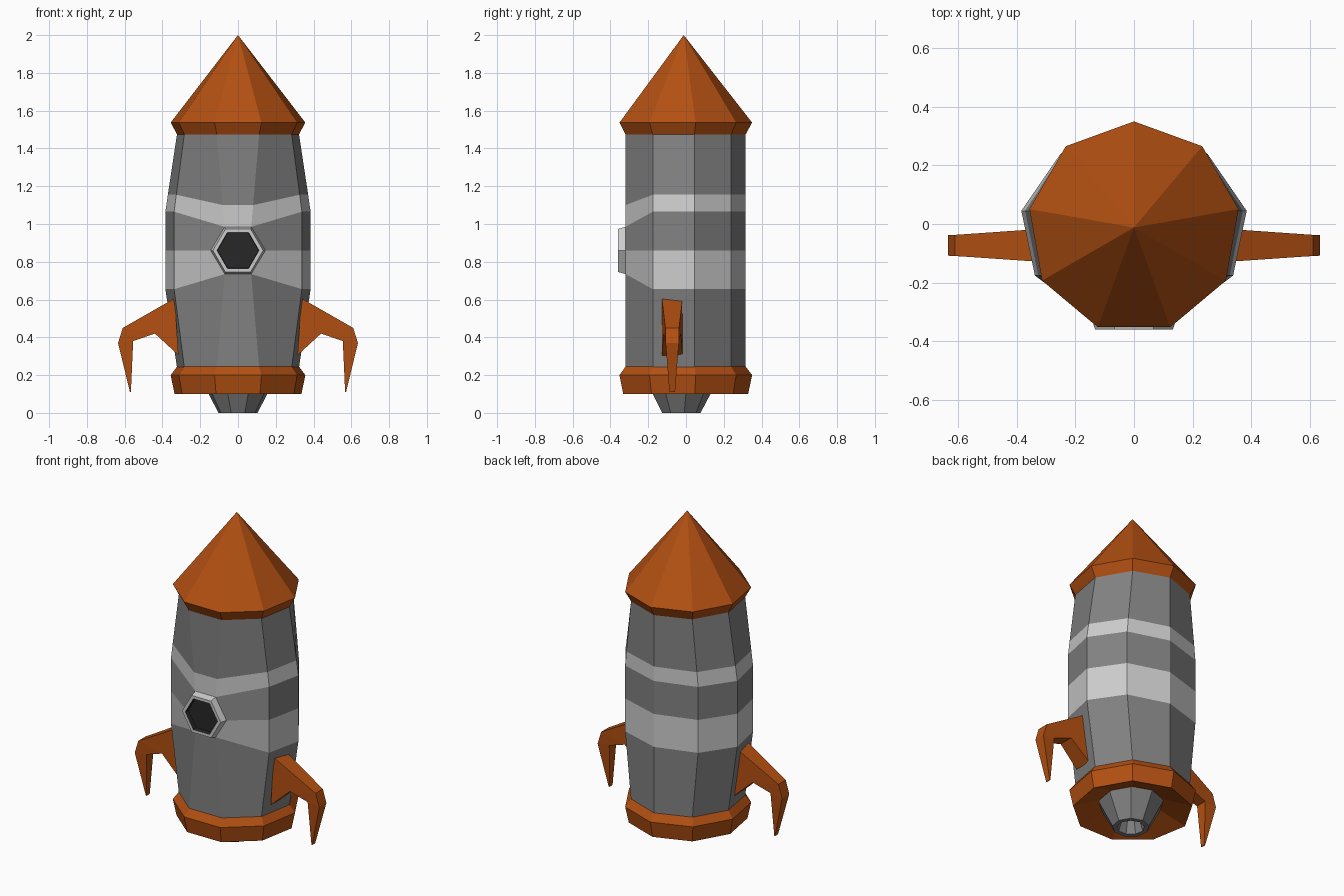
import bpy, bmesh, math

if "Cube" in bpy.data.objects:
    bpy.data.objects.remove(bpy.data.objects["Cube"])

N, CY = 9, -0.012      # nine-sided hull, axis slightly towards the front


def material(name, rgb):
    m = bpy.data.materials.new(name)
    m.diffuse_color = (*rgb, 1)
    m.use_nodes = True
    m.node_tree.nodes["Principled BSDF"].inputs["Base Color"].default_value = m.diffuse_color
    return m


ORANGE = material("orange_paint", (0.45, 0.08, 0.006))
HULL = material("hull_grey", (0.22, 0.22, 0.22))
BAND = material("band_grey", (0.62, 0.62, 0.62))
GLASS = material("dark_glass", (0.02, 0.02, 0.02))


def finish(name, bm, mats):
    bmesh.ops.remove_doubles(bm, verts=bm.verts, dist=1e-5)
    bmesh.ops.recalc_face_normals(bm, faces=bm.faces)
    me = bpy.data.meshes.new(name)
    bm.to_mesh(me)
    bm.free()
    for m in mats:
        me.materials.append(m)
    ob = bpy.data.objects.new(name, me)
    bpy.context.collection.objects.link(ob)
    return ob


def ring_points(r, z, cy=CY):
    """Nonagon with one corner at the back and a flat side at the front."""
    return [(r * math.cos(math.radians(90 + 40 * i)),
             cy + r * math.sin(math.radians(90 + 40 * i)), z) for i in range(N)]


def bridge(bm, a, b, mat=0, skip=()):
    n = len(a)
    for i in range(n):
        if i not in skip:
            j = (i + 1) % n
            bm.faces.new((a[i], a[j], b[j], b[i])).material_index = mat


def lathe(name, profile, mat, cy=CY):
    bm = bmesh.new()
    loops = []
    for r, z in profile:
        if r == 0:
            tip = bm.verts.new((0, cy, z))
            last = loops[-1]
            for i in range(N):
                bm.faces.new((last[i], last[(i + 1) % N], tip))
        else:
            loops.append([bm.verts.new(p) for p in ring_points(r, z, cy)])
    for a, b in zip(loops, loops[1:]):
        bridge(bm, a, b)
    return finish(name, bm, [mat])


# Hull: rings bulge sideways only; the two front corners frame the porthole
R = 0.328
rings = [  # z, x scale, front corner x, front corner z
    (0.24, 1.0, 0.112, 0.24), (0.655, 1.19, 0.07, 0.735),
    (0.86, 1.19, 0.145, 0.86), (1.065, 1.19, 0.07, 0.985),
    (1.155, 1.15, 0.08, 1.10), (1.475, 1.0, 0.112, 1.475)]
bm = bmesh.new()
loops = []
for z, sx, fx, fz in rings:
    pts = [(x * sx, y, z) for x, y, z in ring_points(R, z)]
    front_y = pts[4][1]
    pts[4], pts[5] = (-fx, front_y, fz), (fx, front_y, fz)
    loops.append([bm.verts.new(p) for p in pts])
for k, mat in enumerate((0, 1, 0, 1, 0)):
    bridge(bm, loops[k], loops[k + 1], mat, skip=(4,) if k in (1, 2) else ())
finish("hull", bm, [HULL, BAND])


# Porthole: raised hexagonal rim with a recessed dark pane
def hexagon(bm, w, h, y):
    k = 0.07 / 0.145 if w > 0.14 else 0.5
    return [bm.verts.new((x, y, 0.86 + z)) for x, z in
            ((w, 0), (w * k, h), (-w * k, h), (-w, 0), (-w * k, -h), (w * k, -h))]


bm = bmesh.new()
hexes = [hexagon(bm, *s) for s in ((0.145, 0.125, front_y), (0.133, 0.114, -0.36),
                                   (0.111, 0.096, -0.36), (0.109, 0.094, -0.333))]
for k, mat in enumerate((0, 0, 1)):
    bridge(bm, hexes[k], hexes[k + 1], mat)
bm.faces.new(hexes[-1]).material_index = 1
finish("porthole", bm, [BAND, GLASS])

# Nose cone, base skirt with hollow underside, and engine nozzle
lathe("nose_cone", [(R, 1.475), (0.362, 1.537), (0, 2.0)], ORANGE)
lathe("base_skirt", [(R, 0.245), (0.362, 0.2), (0.341, 0.1), (0.17, 0.16)], ORANGE)
lathe("nozzle", [(0.19, 0.162), (0.105, 0), (0.078, 0), (0.05, 0.09), (0, 0.09)],
      HULL, -0.028)

# Fins: tapered hooked legs, lofted through cross-sections then mirrored
sections = [  # upper (x, z, half width), lower (x, z, half width)
    ((0.335, 0.607, 0.055), (0.315, 0.305, 0.055)),
    ((0.61, 0.45, 0.036), (0.44, 0.42, 0.046)),
    ((0.635, 0.37, 0.035), (0.555, 0.38, 0.035)),
    ((0.572, 0.11, 0.015), (0.567, 0.112, 0.015))]
for side, name in ((1, "right_fin"), (-1, "left_fin")):
    bm = bmesh.new()
    loops = []
    for (ux, uz, uw), (lx, lz, lw) in sections:
        y = -0.073
        loops.append([bm.verts.new(p) for p in (
            (side * ux, y - uw, uz), (side * ux, y + uw, uz),
            (side * lx, y + lw, lz), (side * lx, y - lw, lz))])
    for a, b in zip(loops, loops[1:]):
        bridge(bm, a, b)
    bm.faces.new(loops[0])
    bm.faces.new(loops[-1])
    finish(name, bm, [ORANGE])
